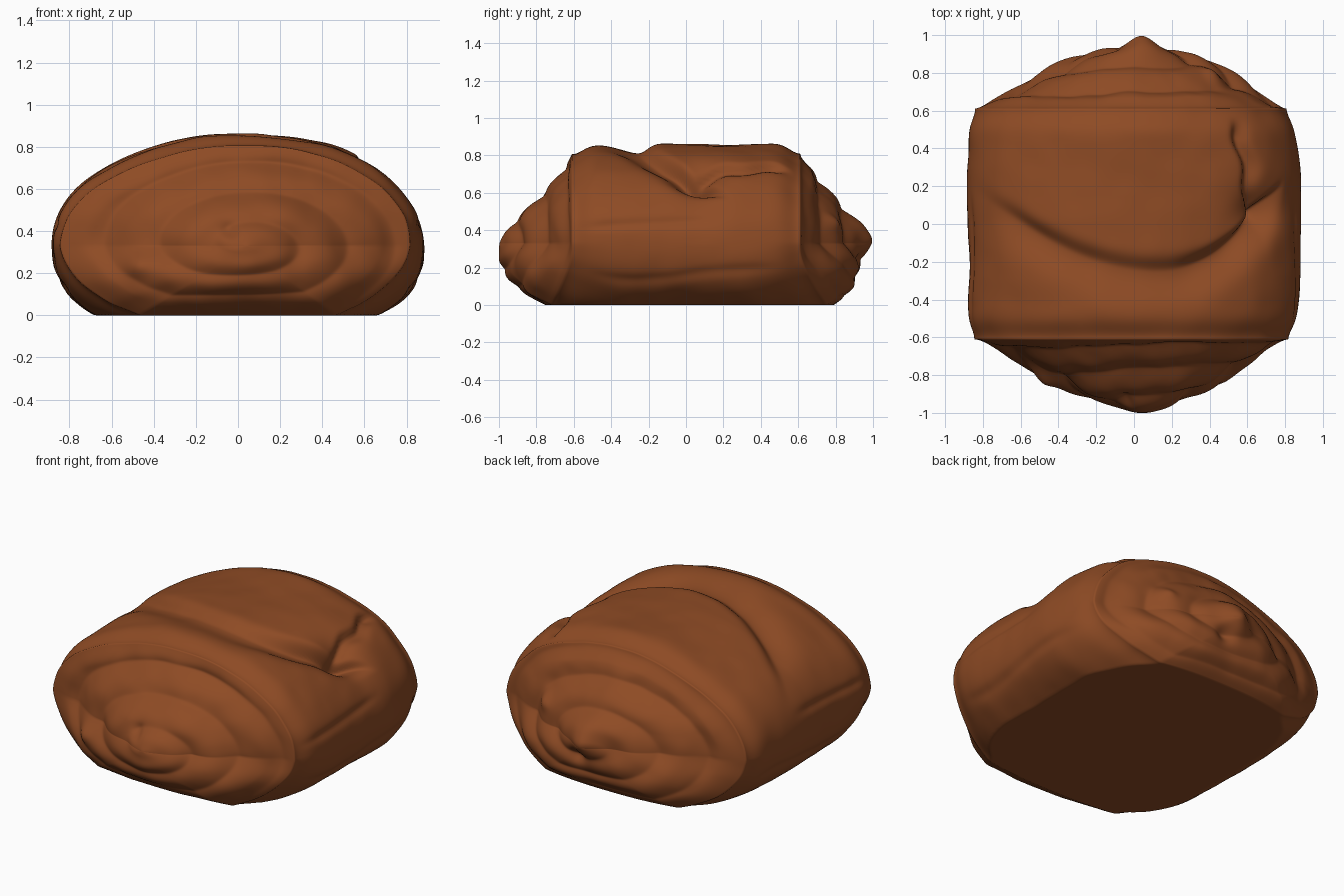
import bpy, math
from mathutils import Vector, noise

if "Cube" in bpy.data.objects:
    bpy.data.objects.remove(bpy.data.objects["Cube"])

N, ROWS, RINGS = 280, 150, 80
CZ = 0.33

crust = bpy.data.materials.new("baked brown crust")
crust.diffuse_color = (0.27, 0.07, 0.018, 1)
crust.use_nodes = True
crust.node_tree.nodes["Principled BSDF"].inputs["Base Color"].default_value = crust.diffuse_color


def gauss(d, w):
    return math.exp(-(d / w) ** 2)


def step(a, b, x):
    t = max(0.0, min(1.0, (x - a) / (b - a)))
    return t * t * (3 - 2 * t)


def spow(c, p):
    return math.copysign(abs(c) ** p, c)


def lump(p, scale, amp):
    return amp * noise.noise(Vector(p) * scale)


def edge(a, side):
    # where the body meets the spiral end; the foot reaches further out
    return 0.61 + (0.14 if side < 0 else 0.18) * max(0, -math.sin(a)) ** 2


def body_point(a, v):
    # squashed roll section with a flat foot
    s, c = math.sin(a), math.cos(a)
    n, rz = (2.1, 0.53) if s > 0 else (2.4, 0.45)
    x, z = 0.88 * spow(c, 2 / n), CZ + rz * spow(s, 2 / n)
    e = edge(a, v)
    y = v * e
    d = lump((x, y, z), 2.5, 0.012) + lump((x + 5, y, z), 7, 0.004)
    # softened rim at both ends
    rim = e - abs(y)
    d -= (0.035 + 0.02 * max(0, s)) * gauss(rim, 0.08)
    # right side tapers towards both ends
    d -= (0.045 if v > 0 else 0.025) * max(0, c) ** 2 * step(0.4, 1.05, abs(v))
    # rounded foot corners
    if s < 0:
        d -= 0.045 * min(1, -2 * s * abs(c)) * step(0.5, 1.05, abs(v))
    if s > 0:
        # left shoulder is a little lower at both ends
        d -= step(0.1, 0.6, -x) * s * (0.03 * step(0.1, 0.5, y) + 0.025 * step(0.2, 0.5, -y))
        # overlapping flap: curved edge with a valley in front
        ye = -0.255 + (0.48 if x < 0.1 else 0.95) * (x - 0.1) ** 2
        f = y - ye
        up = step(0.36, 0.56, z)
        left = step(-0.86, -0.5, x)
        right = step(0.1, 0.6, x)
        depth = (0.055 + 0.04 * right) * left * up
        width = 0.14 if f < 0 else 0.065 - 0.03 * right
        fade = 1 - step(0.68, 0.8, x)
        d -= depth * fade * gauss(f, width)
        # torn crease on the right of the flap
        xc = 0.63 - 0.2 * (y - 0.05) + 0.012 * math.sin(y * 25)
        run = step(0.0, 0.08, y) * (1 - step(0.45, 0.58, y))
        d -= 0.045 * run * gauss(x - xc, 0.025 if x < xc else 0.05)
        d -= 0.065 * gauss(math.hypot(x - 0.67, y - 0.07), 0.11)
    # shallow side creases
    if abs(x) > 0.7:
        d -= 0.01 * gauss(z - 0.45 - 0.05 * y, 0.025) * step(-0.6, -0.4, y) * (1 - step(0.0, 0.2, y))
        d -= 0.008 * gauss(z - 0.16 - 0.03 * math.sin(5 * y), 0.03) * (1 - step(0.3, 0.55, abs(y)))
    nrm = Vector((x / 0.77, 0, (z - CZ) / (rz * rz))).normalized()
    x += nrm.x * d + 0.03 * max(0, s) ** 3
    z += nrm.z * d
    return Vector((x, y, max(0.0, z)))


def end_point(a, t, side):
    # domed end with spiral rolls, t = 1 at the rim and 0 at the tip
    s, c = math.sin(a), math.cos(a)
    r = body_point(a, side)
    low = max(0, -s) ** 0.9
    # inner rolls turn from the rim section into plain ellipses
    k = step(0.1, 0.9, t)
    ex, ez = 0.86 * c, (0.48 if s > 0 else 0.38) * s
    x = (ex + (r.x - ex) * k) * t + 0.04 * (1 - t)
    z = CZ + (ez + (r.z - CZ - ez) * k) * t
    f = 0.7 * 0.5 * (1 + math.cos(math.pi * t)) + 0.3 * (1 - t)
    f = f ** (0.93 if side < 0 else 0.85)
    f = f * (1 - low) + (1 - t ** 3.2) * low
    tip = 0.965 if side < 0 else 0.93
    y = abs(r.y) + (tip - abs(r.y)) * f
    roll = abs(math.sin(math.pi * (t * 3.3 - side * a / (2 * math.pi))))
    roll = math.sqrt(roll * roll + 0.02)
    fade = min(1, (1 - t) * 6) * step(0.04, 0.3, t)
    y += 0.032 * (roll - 0.58) * fade * (1 - 0.5 * low)
    y += (lump((x, side * y, z), 4, 0.02) + lump((x, side * y, z), 9, 0.006)) * fade
    if side < 0:
        # tip swell, curl dimple and small folded lumps
        y += 0.035 * gauss(math.hypot(x - 0.04, z - 0.29), 0.14)
        y -= 0.025 * gauss(math.hypot(x + 0.04, z - 0.4), 0.035)
        y += 0.03 * gauss(math.hypot(x + 0.48, z - 0.24), 0.06)
    else:
        # protruding curl knob and side lump
        y += 0.07 * gauss(math.hypot(x - 0.04, z - 0.36), 0.1)
        y -= 0.03 * gauss(math.hypot(x - 0.1, z - 0.24), 0.05)
        y += 0.035 * gauss(math.hypot(x - 0.42, z - 0.45), 0.05)
    return Vector((x, side * y, max(0.0, z)))


angles = [2 * math.pi * i / N for i in range(N)]


def end_rows(side):
    return [[end_point(a, 1 - 0.99 * j / RINGS, side) for a in angles]
            for j in range(1, RINGS + 1)]


# front spiral end, rolled body with flap, back spiral end as one skin
rows = end_rows(-1)[::-1]
rows += [[body_point(a, -1 + 2 * j / ROWS) for a in angles] for j in range(ROWS + 1)]
rows += end_rows(1)

verts = [p for row in rows for p in row]
faces = []
for j in range(len(rows) - 1):
    for i in range(N):
        k = (i + 1) % N
        faces.append(((j + 1) * N + i, (j + 1) * N + k, j * N + k, j * N + i))
last = (len(rows) - 1) * N
faces.append(list(range(N)))
faces.append(list(range(last, last + N))[::-1])

me = bpy.data.meshes.new("rolled_bun")
me.from_pydata(verts, [], faces)
me.materials.append(crust)
me.polygons.foreach_set("use_smooth", [True] * len(faces))
me.update()
ob = bpy.data.objects.new("rolled_bun", me)
bpy.context.collection.objects.link(ob)
